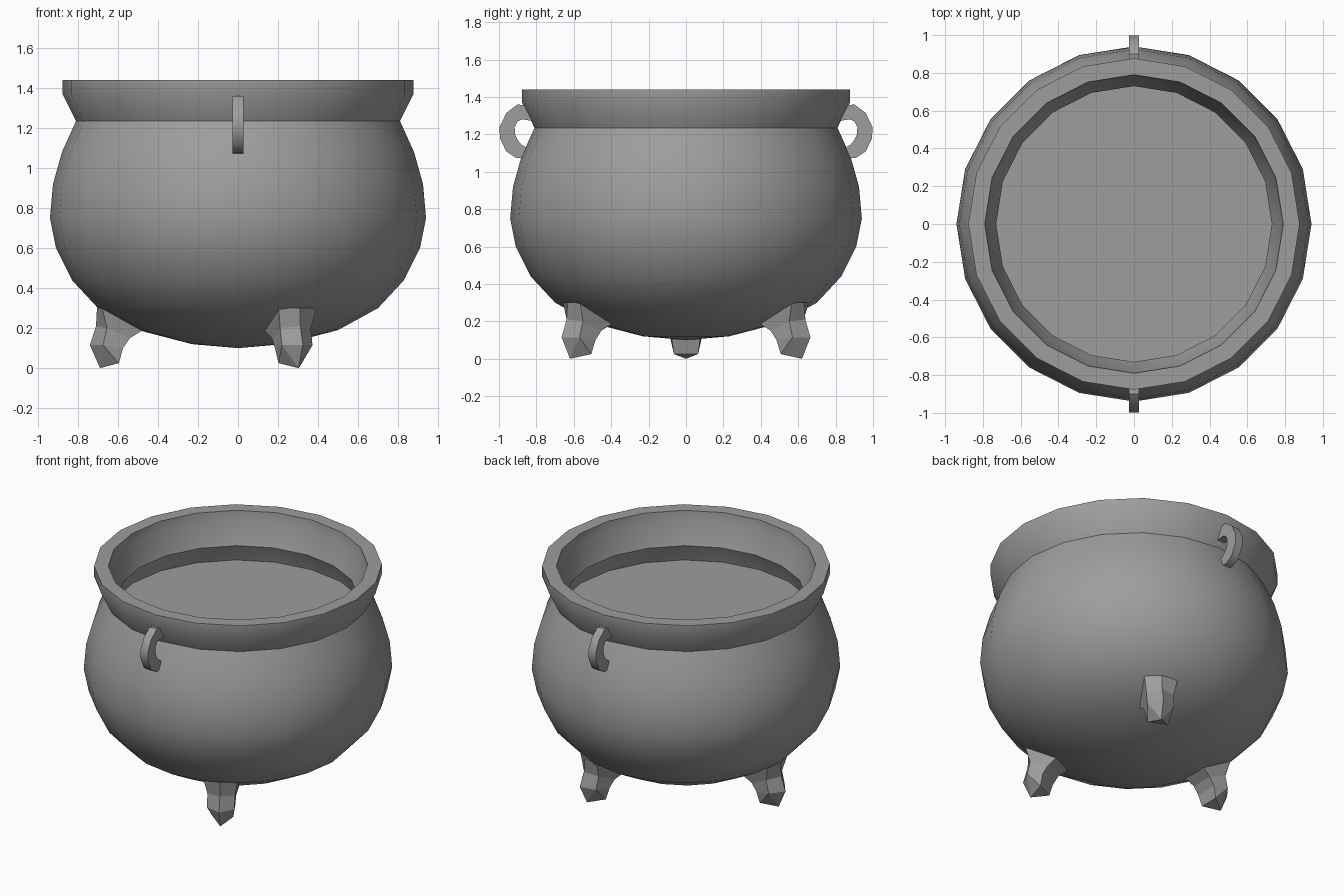
import bpy
import bmesh
import math
from mathutils import Matrix, Vector

cube = bpy.data.objects.get("Cube")
if cube:
    bpy.data.objects.remove(cube, do_unlink=True)

SIDES = 20

iron = bpy.data.materials.new("grey_iron")
iron.use_nodes = True
grey = (0.34, 0.34, 0.34, 1)
iron.diffuse_color = grey
iron.node_tree.nodes["Principled BSDF"].inputs["Base Color"].default_value = grey


def finish(bm, name, smooth=False):
    bmesh.ops.recalc_face_normals(bm, faces=bm.faces)
    mesh = bpy.data.meshes.new(name)
    bm.to_mesh(mesh)
    bm.free()
    mesh.materials.append(iron)
    obj = bpy.data.objects.new(name, mesh)
    bpy.context.collection.objects.link(obj)
    if smooth:
        bpy.ops.object.select_all(action='DESELECT')
        obj.select_set(True)
        bpy.context.view_layer.objects.active = obj
        bpy.ops.object.shade_smooth_by_angle(angle=math.radians(32))
    return obj


def lathe(name, profile):
    """Spin an (r, z) profile around the z axis."""
    bm = bmesh.new()
    verts = [bm.verts.new((r, 0, z)) for r, z in profile]
    edges = [bm.edges.new(pair) for pair in zip(verts, verts[1:])]
    bmesh.ops.spin(bm, geom=verts + edges, cent=(0, 0, 0), axis=(0, 0, 1),
                   angle=math.tau, steps=SIDES, use_duplicate=False)
    bmesh.ops.remove_doubles(bm, verts=bm.verts, dist=0.0005)
    return finish(bm, name, smooth=True)


# Pot: outer belly, neck, flared rim, then the inner wall and floor
lathe("pot", [
    (0, 0.10), (0.23, 0.12), (0.50, 0.19), (0.70, 0.30), (0.83, 0.44),
    (0.91, 0.60), (0.94, 0.75), (0.925, 0.92), (0.88, 1.08), (0.81, 1.235),
    (0.877, 1.37), (0.877, 1.44), (0.79, 1.44), (0.785, 1.38), (0.73, 1.23),
    (0.79, 1.09), (0.83, 0.90), (0.80, 0.55), (0.60, 0.32), (0, 0.20)])

# Flat contents filling the pot to just below the neck
bm = bmesh.new()
bmesh.ops.create_circle(bm, cap_ends=True, segments=SIDES, radius=0.79,
                        matrix=Matrix.Translation((0, 0, 1.11)))
finish(bm, "contents")

# Handles: C-shaped strips, given as (y, z) pairs along outer and inner edges
OUTER = [(0.84, 1.35), (0.90, 1.36), (0.96, 1.315), (0.997, 1.24),
         (0.995, 1.18), (0.962, 1.11), (0.91, 1.075), (0.85, 1.07)]
INNER = [(0.81, 1.27), (0.875, 1.28), (0.90, 1.27), (0.916, 1.24),
         (0.914, 1.20), (0.90, 1.17), (0.88, 1.145), (0.83, 1.115)]


def handle(name, side):
    bm = bmesh.new()
    rings = []
    for o, i in zip(OUTER, INNER):
        rings.append([bm.verts.new((x, side * y, z)) for x, (y, z) in
                      ((-0.027, o), (0.027, o), (0.027, i), (-0.027, i))])
    for a, b in zip(rings, rings[1:]):
        for k in range(4):
            n = (k + 1) % 4
            bm.faces.new((a[k], a[n], b[n], b[k]))
    bm.faces.new(rings[0])
    bm.faces.new(rings[-1])
    finish(bm, name, smooth=True)


handle("front_handle", -1)
handle("back_handle", 1)

# Legs: five-sided sections with a ridge outside, ending in a pointed toe
# Each section: ridge (r, z), side (r, z, half width), inner (r, z, half width)
SECTIONS = [
    ((0.705, 0.30), (0.68, 0.30, 0.105), (0.46, 0.20, 0.09)),
    ((0.71, 0.21), (0.655, 0.20, 0.085), (0.54, 0.15, 0.075)),
    ((0.74, 0.115), (0.675, 0.115, 0.085), (0.575, 0.10, 0.075))]


def leg(name, degrees):
    bm = bmesh.new()
    turn = Matrix.Rotation(math.radians(degrees), 3, 'Z')

    def vert(r, z, w=0.0):
        return bm.verts.new(turn @ Vector((r, w, z)))

    rings = []
    for ridge, (sr, sz, sw), (ir, iz, iw) in SECTIONS:
        rings.append([vert(*ridge), vert(sr, sz, sw), vert(ir, iz, iw),
                      vert(ir, iz, -iw), vert(sr, sz, -sw)])
    for a, b in zip(rings, rings[1:]):
        for k in range(5):
            n = (k + 1) % 5
            bm.faces.new((a[k], a[n], b[n], b[k]))
    bm.faces.new(rings[0])
    # Toe
    ridge, side_l, inner_l, inner_r, side_r = rings[-1]
    tip = vert(0.69, 0)
    heel_l, heel_r = vert(0.595, 0.025, 0.065), vert(0.595, 0.025, -0.065)
    for side, inner, heel in ((side_l, inner_l, heel_l),
                              (side_r, inner_r, heel_r)):
        bm.faces.new((ridge, side, tip))
        bm.faces.new((side, inner, heel))
        bm.faces.new((side, heel, tip))
    bm.faces.new((inner_l, inner_r, heel_r, heel_l))
    bm.faces.new((heel_l, heel_r, tip))
    finish(bm, name)


leg("right_leg", 180)
leg("front_left_leg", -64)
leg("back_left_leg", 64)
